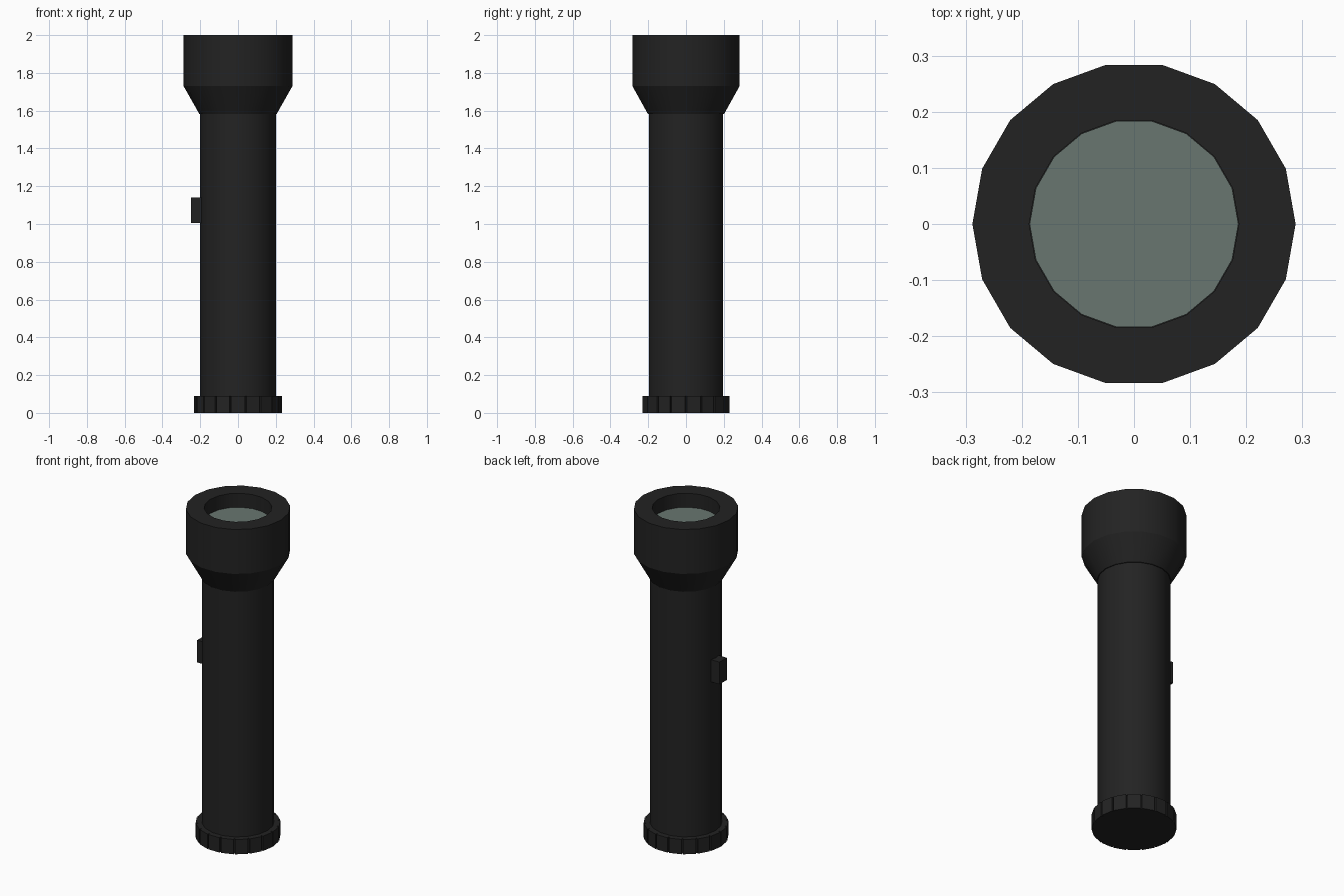
import bpy, bmesh, math
from mathutils import Matrix, Vector

if "Cube" in bpy.data.objects:
    bpy.data.objects.remove(bpy.data.objects["Cube"])

SIDES = 18


def material(name, rgb):
    m = bpy.data.materials.new(name)
    m.diffuse_color = (*rgb, 1)
    m.use_nodes = True
    m.node_tree.nodes["Principled BSDF"].inputs["Base Color"].default_value = m.diffuse_color
    return m


black = material("black_plastic", (0.0165, 0.0165, 0.0165))
glass = material("grey_green_glass", (0.140, 0.180, 0.163))


def finish(name, bm, mat, smooth=True):
    bmesh.ops.recalc_face_normals(bm, faces=bm.faces)
    me = bpy.data.meshes.new(name)
    bm.to_mesh(me)
    bm.free()
    me.materials.append(mat)
    ob = bpy.data.objects.new(name, me)
    bpy.context.collection.objects.link(ob)
    if smooth:
        bpy.ops.object.select_all(action='DESELECT')
        ob.select_set(True)
        bpy.context.view_layer.objects.active = ob
        bpy.ops.object.shade_smooth_by_angle(angle=math.radians(25))
    return ob


def lathe(name, profile, mat):
    """Revolve (radius, z) points around z and cap both ends."""
    bm = bmesh.new()
    rings = []
    for r, z in profile:
        rings.append([bm.verts.new((r * math.cos(math.tau * i / SIDES),
                                    r * math.sin(math.tau * i / SIDES), z))
                      for i in range(SIDES)])
    for a, b in zip(rings, rings[1:]):
        for i in range(SIDES):
            j = (i + 1) % SIDES
            bm.faces.new((a[i], a[j], b[j], b[i]))
    bm.faces.new(rings[0])
    bm.faces.new(rings[-1])
    return finish(name, bm, mat)


def add_box(bm, lo, hi, angle=0.0):
    size = Vector(hi) - Vector(lo)
    mid = (Vector(hi) + Vector(lo)) / 2
    mat = (Matrix.Rotation(angle, 4, 'Z') @ Matrix.Translation(mid)
           @ Matrix.Diagonal((*size, 1)))
    bmesh.ops.create_cube(bm, size=1, matrix=mat)


# Barrel
lathe("barrel", [(0.2, 0.05), (0.2, 1.6)], black)

# Flared head with a recessed opening
lathe("head", [(0.205, 1.583), (0.288, 1.73), (0.288, 2.0),
               (0.187, 2.0), (0.187, 1.912)], black)

# Lens at the bottom of the recess
lathe("lens", [(0.186, 1.911), (0.186, 1.915)], glass)

# Tail cap core and its grip ribs, one on each side of the core
lathe("tail_cap", [(0.222, 0.0), (0.222, 0.09)], black)
bm = bmesh.new()
for k in range(SIDES):
    add_box(bm, (0.21, -0.036, 0.0), (0.231, 0.036, 0.09),
            math.tau * (k + 0.5) / SIDES)
finish("tail_cap_ribs", bm, black, smooth=False)

# Switch on the left side
bm = bmesh.new()
add_box(bm, (-0.25, -0.035, 1.005), (-0.18, 0.035, 1.14))
finish("switch", bm, black, smooth=False)
